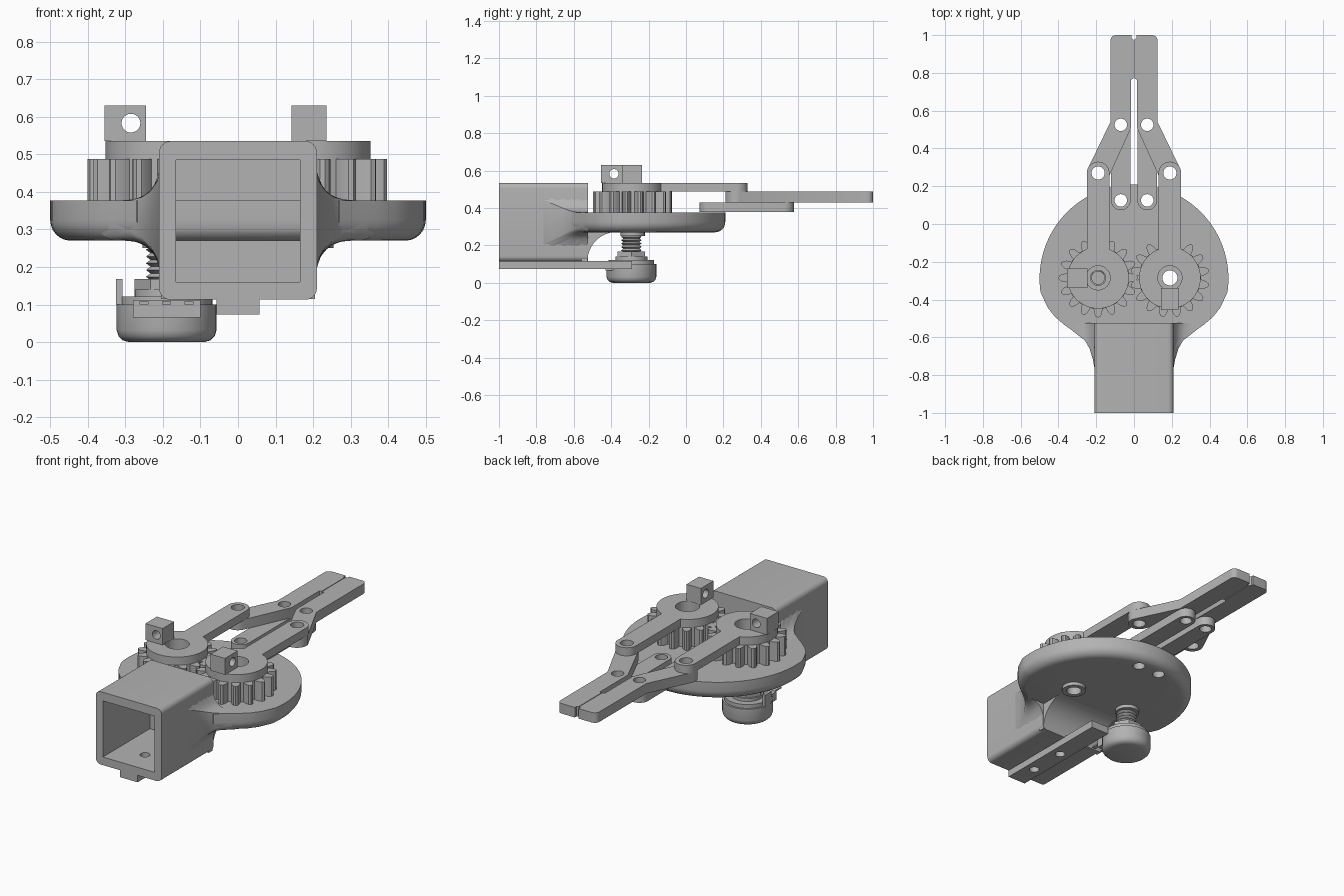
import bpy, bmesh, math
from math import sin, cos, pi, radians, sqrt
from mathutils import Matrix

cube = bpy.data.objects.get("Cube")
if cube:
    bpy.data.objects.remove(cube)

GREY = (0.45, 0.45, 0.45, 1)
grey = bpy.data.materials.new("plain_grey")
grey.use_nodes = True
grey.diffuse_color = GREY
grey.node_tree.nodes["Principled BSDF"].inputs["Base Color"].default_value = GREY

GX, GY = 0.19, -0.285          # gear centres at +-GX


def finish(name, mesh):
    bm = bmesh.new()
    bm.from_mesh(mesh)
    bmesh.ops.remove_doubles(bm, verts=bm.verts, dist=1e-5)
    bmesh.ops.recalc_face_normals(bm, faces=bm.faces)
    bm.to_mesh(mesh)
    bm.free()
    mesh.materials.clear()
    mesh.materials.append(grey)
    mesh.shade_smooth()
    mesh.set_sharp_from_angle(angle=radians(32))
    ob = bpy.data.objects.new(name, mesh)
    bpy.context.collection.objects.link(ob)
    return ob


def evaluated(ob):
    bpy.context.view_layer.update()
    return bpy.data.meshes.new_from_object(ob.evaluated_get(bpy.context.evaluated_depsgraph_get()))


def arc(cx, cy, r, a0=0, a1=360, n=32):
    full = abs(a1 - a0) == 360
    angles = [radians(a0 + (a1 - a0) * i / n) for i in range(n if full else n + 1)]
    return [(cx + r * cos(a), cy + r * sin(a)) for a in angles]


def slab(name, loops, z0, z1, turn=None):
    """Extrude an outline; every further loop is a hole."""
    curve = bpy.data.curves.new(name, 'CURVE')
    curve.dimensions = '2D'
    curve.fill_mode = 'BOTH'
    curve.extrude = (z1 - z0) / 2
    for loop in loops:
        s = curve.splines.new('POLY')
        s.points.add(len(loop) - 1)
        for p, (x, y) in zip(s.points, loop):
            p.co = (x, y, 0, 1)
        s.use_cyclic_u = True
    tmp = bpy.data.objects.new(name + "_outline", curve)
    bpy.context.collection.objects.link(tmp)
    mesh = evaluated(tmp)
    bpy.data.objects.remove(tmp)
    mesh.transform(Matrix.Translation((0, 0, (z0 + z1) / 2)))
    if turn:
        mesh.transform(turn)
    return finish(name, mesh)


def loft(name, rings):
    """Skin a list of equal closed rings and cap both ends."""
    bm = bmesh.new()
    vs = [[bm.verts.new(p) for p in ring] for ring in rings]
    n = len(rings[0])
    for a, b in zip(vs, vs[1:]):
        for i in range(n):
            j = (i + 1) % n
            bm.faces.new((a[i], a[j], b[j], b[i]))
    bm.faces.new(vs[0])
    bm.faces.new(vs[-1])
    mesh = bpy.data.meshes.new(name)
    bm.to_mesh(mesh)
    bm.free()
    return finish(name, mesh)


def turned(name, x, y, profile, n=40):
    return loft(name, [[(px, py, z) for px, py in arc(x, y, r, n=n)] for r, z in profile])


def box(name, x0, x1, y0, y1, z0, z1):
    return slab(name, [[(x0, y0), (x1, y0), (x1, y1), (x0, y1)]], z0, z1)


def drill(ob, cutters):
    for c in cutters:
        m = ob.modifiers.new("hole", 'BOOLEAN')
        m.operation = 'DIFFERENCE'
        m.solver = 'EXACT'
        m.object = c
        c.hide_render = True
    name, mesh = ob.name, evaluated(ob)
    for o in [ob] + cutters:
        bpy.data.objects.remove(o)
    finish(name, mesh)


def rod(x, y, r, z0, z1):
    return slab("cutter", [arc(x, y, r)], z0, z1)


X_AXIS = Matrix(((0, 0, 1, 0), (1, 0, 0, 0), (0, 1, 0, 0), (0, 0, 0, 1)))    # (y, z) outline
Y_AXIS = Matrix(((1, 0, 0, 0), (0, 0, 1, 0), (0, 1, 0, 0), (0, 0, 0, 1)))    # (x, z) outline

# Base plate: round disc, rounded lower edge, shoulders towards the handle
half = arc(0, -0.29, 0.5, 90, -8, 36) + [(0.477, -0.4), (0.455, -0.445), (0.42, -0.49),
                                        (0.37, -0.533), (0.335, -0.558), (0.27, -0.61)]
outline = half + [(-x, y) for x, y in reversed(half[1:])]
rings = []
for i in range(7):
    a = pi / 2 * i / 6
    k = 1 - 0.055 * (1 - sin(a)) / 0.5
    rings.append([(x * k, -0.29 + (y + 0.29) * k, 0.27 + 0.055 * (1 - cos(a))) for x, y in outline])
rings.append([(x, y, 0.377) for x, y in outline])
plate = loft("base_plate", rings)
drill(plate, [rod(s * 0.07, 0.125, 0.033, 0.2, 0.45) for s in (-1, 1)]
      + [rod(s * GX, GY, 0.062, 0.2, 0.45) for s in (-1, 1)])

# Handle: hollow square tube with a closed back
R = 0.03
outer = []
for cx, cz, a in ((0.18, 0.505, 0), (-0.18, 0.505, 90), (-0.18, 0.143, 180), (0.18, 0.143, 270)):
    outer += arc(cx, cz, R, a, a + 90, 6)
inner = [(-0.165, 0.16), (0.165, 0.16), (0.165, 0.485), (-0.165, 0.485)]
tube = slab("handle_tube", [outer, inner], -1.0, -0.57, Y_AXIS)
drill(tube, [rod(0, y, 0.027, 0.05, 0.3) for y in (-0.85, -0.63)])
slab("handle_back_wall", [outer], -0.57, -0.525, Y_AXIS)

# Concave web under the plate behind the handle
web = [(-0.56, 0.115), (-0.53, 0.115)] + arc(-0.37, 0.115, 0.157, 180, 90, 12) + [(-0.37, 0.29), (-0.56, 0.29)]
slab("handle_web", [web], -0.205, 0.205, X_AXIS)

# Flared side fillets blending handle into plate
stations = [(-0.79, 0.205), (-0.72, 0.217), (-0.66, 0.235), (-0.62, 0.258), (-0.585, 0.292),
            (-0.56, 0.332), (-0.525, 0.377)]
for side, label in ((1, "left"), (-1, "right")):
    rings = []
    for y, w in stations:
        xs = [0.19 + (w - 0.19) * i / 12 for i in range(13)]
        top, bottom = [], []
        for x in xs:
            t = min(1, max(0, (0.295 - x) / 0.085))
            f = 0.08 * (1 - sqrt(1 - t * t))
            e = max(0, 1 - (w - x) / 0.055)
            lift = 0.055 * (1 - sqrt(1 - e * e)) * (w - 0.2) / 0.18
            top.append((side * x, y, 0.377 + f))
            bottom.append((side * x, y, 0.27 - f + lift))
        rings.append(top + bottom[::-1])
    loft(label + "_handle_flare", rings)

# Mounting rail under the handle
rail = [(-0.057, -1), (0.057, -1), (0.057, -0.29), (-0.057, -0.29)]
slab("mounting_rail", [rail] + [arc(0, y, 0.027) for y in (-0.85, -0.63)], 0.073, 0.116)

# Gears, crank arms and bushings
TEETH = 16
for side, label in ((1, "left"), (-1, "right")):
    cx = side * GX
    pts = []
    for i in range(TEETH):
        a = 2 * pi * (i + (0.5 if side > 0 else 0)) / TEETH
        for r, w in ((0.165, -0.024), (0.19, -0.02), (0.205, -0.012), (0.211, 0),
                     (0.205, 0.012), (0.19, 0.02), (0.165, 0.024)):
            b = a + w / r
            pts.append((cx + r * cos(b), GY + r * sin(b)))
    slab(label + "_gear", [pts, arc(cx, GY, 0.064)], 0.377, 0.488)
    open_angle = math.degrees(math.acos(0.06 / 0.163))
    crank = arc(cx, GY, 0.163, 180 - open_angle, 360 + open_angle, 40) + arc(cx, 0.27, 0.06, 0, 180, 16)
    slab(label + "_crank_arm", [crank, arc(cx, GY, 0.064), arc(cx, 0.27, 0.035)], 0.488, 0.535)
    slab(label + "_bushing", [arc(cx, GY, 0.0645), arc(cx, GY, 0.04)], 0.25, 0.44)

    # Finger, pivoted on the crank arm
    finger = arc(0.19, 0.27, 0.06, 205, 375, 16) + [(0.125, 0.54)] + arc(0.095, 0.97, 0.03, 0, 90, 6)
    finger += [(0.012, 1.0), (0.012, 0.985), (0.002, 0.975), (0.002, 0.77), (0.015, 0.765), (0.015, 0.51)]
    loops = [finger, arc(0.19, 0.27, 0.035), arc(0.07, 0.525, 0.033)]
    slab(label + "_finger", [[(side * x, y) for x, y in loop] for loop in loops], 0.43, 0.488)

    # Parallel link below the finger
    lx = side * 0.07
    link = arc(lx, 0.525, 0.052, 0, 180, 16) + arc(lx, 0.125, 0.052, 180, 360, 16)
    slab(label + "_link", [link, arc(lx, 0.525, 0.033), arc(lx, 0.125, 0.033)], 0.379, 0.43)

# Drilled posts on the crank arms
post = [(-0.355, 0.535), (-0.245, 0.535), (-0.245, 0.63), (-0.355, 0.63)]
slab("right_post", [post, arc(-0.285, 0.583, 0.025)], -0.34, -0.235, Y_AXIS)
post = [(-0.455, 0.535), (-0.34, 0.535), (-0.34, 0.63), (-0.455, 0.63)]
slab("left_post", [post, arc(-0.385, 0.583, 0.025)], 0.143, 0.235, X_AXIS)

# Rotary sensor under the right gear
PX, PY = -0.19, -0.292
turned("sensor_body", PX, PY, [(0.1, 0), (0.117, 0.005), (0.128, 0.016), (0.133, 0.032), (0.133, 0.1)])
turned("sensor_cover", PX, PY, [(0.122, 0.1), (0.122, 0.122)])
box("sensor_terminal_plate", -0.28, -0.1, -0.43, -0.36, 0.065, 0.112)
box("sensor_locating_tab", -0.325, -0.307, -0.32, -0.26, 0.1, 0.168)
turned("sensor_washer", PX, PY, [(0.085, 0.12), (0.085, 0.14)])
turned("sensor_nut", PX, PY, [(0.085, 0.14), (0.085, 0.168)], n=6)
for i in (-1, 0, 1):
    box("sensor_terminal", PX + i * 0.06 - 0.012, PX + i * 0.06 + 0.012, -0.5, -0.42, 0.1, 0.108)
thread = []
for i in range(7):
    thread += [(0.043, 0.165 + i * 0.018), (0.055, 0.174 + i * 0.018)]
turned("sensor_thread", PX, PY, thread + [(0.043, 0.292)])
turned("sensor_shaft", PX, GY, [(0.036, 0.29), (0.036, 0.42)])
